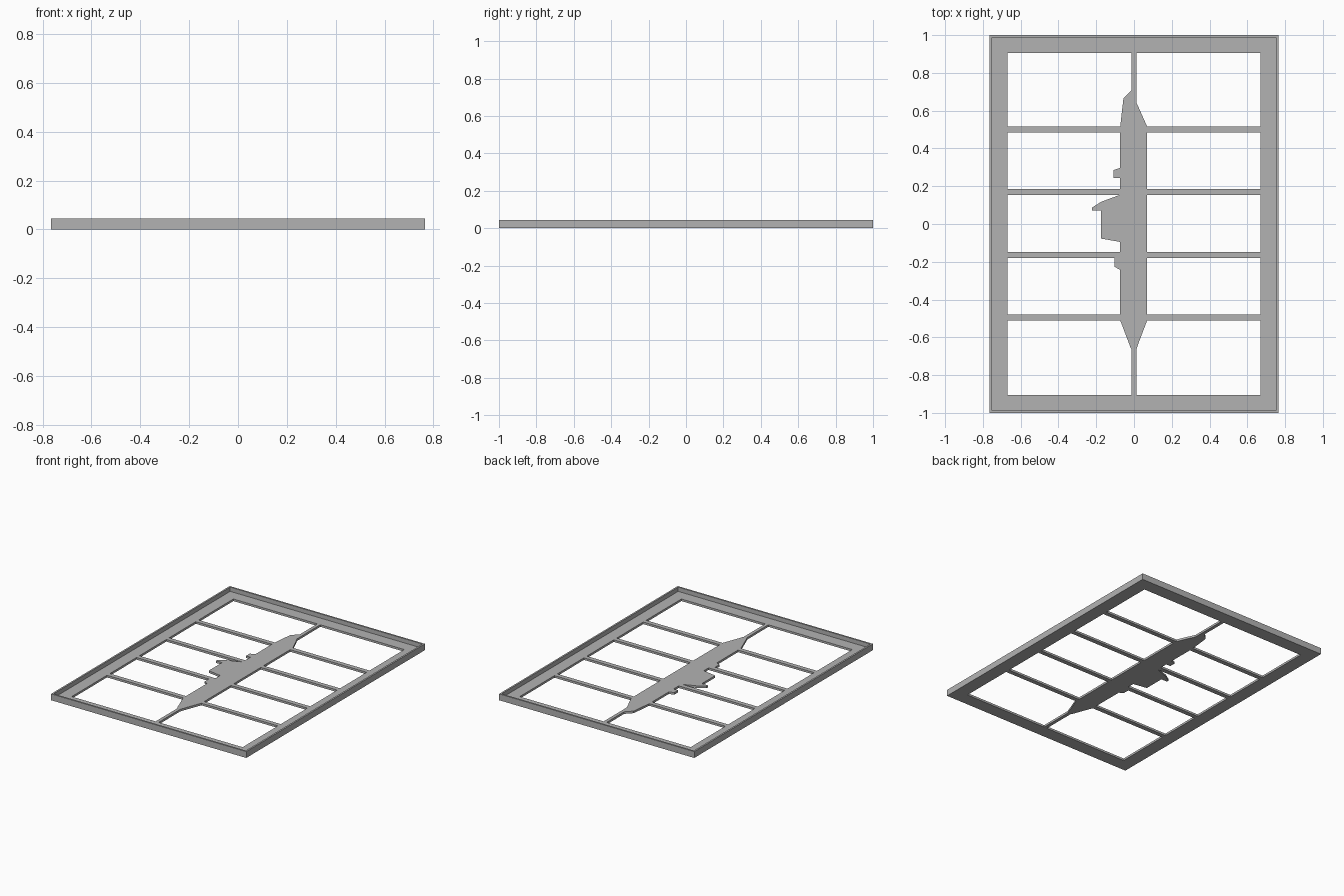
import bpy, bmesh

cube = bpy.data.objects.get("Cube")
if cube:
    bpy.data.objects.remove(cube, do_unlink=True)

PLATE = 0.015        # thickness of the flat parts
HEIGHT = 0.045       # height of the outer rim
HALF_X, HALF_Y = 0.765, 1.0
OPEN_X, OPEN_Y = 0.67, 0.905
BAR = 0.012          # half width of the centre struts
HULL = 0.073         # half width of the hull

grey = bpy.data.materials.new("plain grey")
grey.use_nodes = True
grey.diffuse_color = (0.45, 0.45, 0.45, 1)
grey.node_tree.nodes["Principled BSDF"].inputs["Base Color"].default_value = (0.45, 0.45, 0.45, 1)


def add_object(name, bm):
    bmesh.ops.recalc_face_normals(bm, faces=bm.faces)
    mesh = bpy.data.meshes.new(name)
    bm.to_mesh(mesh)
    bm.free()
    mesh.materials.append(grey)
    obj = bpy.data.objects.new(name, mesh)
    bpy.context.collection.objects.link(obj)
    return obj


def add_plate(name, outline):
    """Extrude a flat outline upward from the ground."""
    bm = bmesh.new()
    face = bm.faces.new([bm.verts.new((x, y, 0)) for x, y in outline])
    top = bmesh.ops.extrude_face_region(bm, geom=[face])["geom"]
    for v in top:
        if isinstance(v, bmesh.types.BMVert):
            v.co.z = PLATE
    return add_object(name, bm)


def add_bar(name, x0, x1, y0, y1):
    return add_plate(name, [(x0, y0), (x1, y0), (x1, y1), (x0, y1)])


# Frame: L-shaped section swept around a rectangle
inset = HALF_X - OPEN_X
rim = 0.012
section = [(0, 0), (0, HEIGHT), (rim, HEIGHT), (rim, PLATE), (inset, PLATE), (inset, 0)]
bm = bmesh.new()
rings = []
for sx, sy in ((-1, -1), (1, -1), (1, 1), (-1, 1)):
    rings.append([bm.verts.new((sx * (HALF_X - d), sy * (HALF_Y - d), z)) for d, z in section])
for i, ring in enumerate(rings):
    after = rings[(i + 1) % 4]
    for j in range(len(section)):
        k = (j + 1) % len(section)
        bm.faces.new((ring[j], after[j], after[k], ring[k]))
add_object("frame", bm)

# Ship silhouette with bow, stern, fin and small side fittings
left_side = [
    (-BAR, 0.71), (-0.056, 0.665), (-HULL, 0.515),
    (-HULL, 0.298), (-0.108, 0.285), (-0.108, 0.243), (-HULL, 0.243),
    (-HULL, 0.155), (-0.175, 0.117), (-0.222, 0.087), (-0.222, 0.072),
    (-0.175, 0.072), (-0.175, -0.077), (-HULL, -0.095),
    (-HULL, -0.18), (-0.102, -0.18), (-0.102, -0.227), (-HULL, -0.243),
    (-HULL, -0.51), (-0.02, -0.65), (-BAR, -0.665),
]
right_side = [(BAR, -0.665), (0.028, -0.62), (0.07, -0.51), (0.07, 0.515), (BAR, 0.645)]
add_plate("ship_silhouette", left_side + right_side + [(BAR, 0.71)])

# Struts joining bow and stern to the frame
add_bar("bow_strut", -BAR, BAR, 0.71, OPEN_Y)
add_bar("stern_strut", -BAR, BAR, -OPEN_Y, -0.665)

# Cross bars joining both sides of the hull to the frame
for n, y in enumerate((0.5, 0.17, -0.164, -0.494), 1):
    add_bar(f"right_cross_bar_{n}", -OPEN_X, -HULL, y - 0.016, y + 0.016)
    add_bar(f"left_cross_bar_{n}", 0.07, OPEN_X, y - 0.016, y + 0.016)
